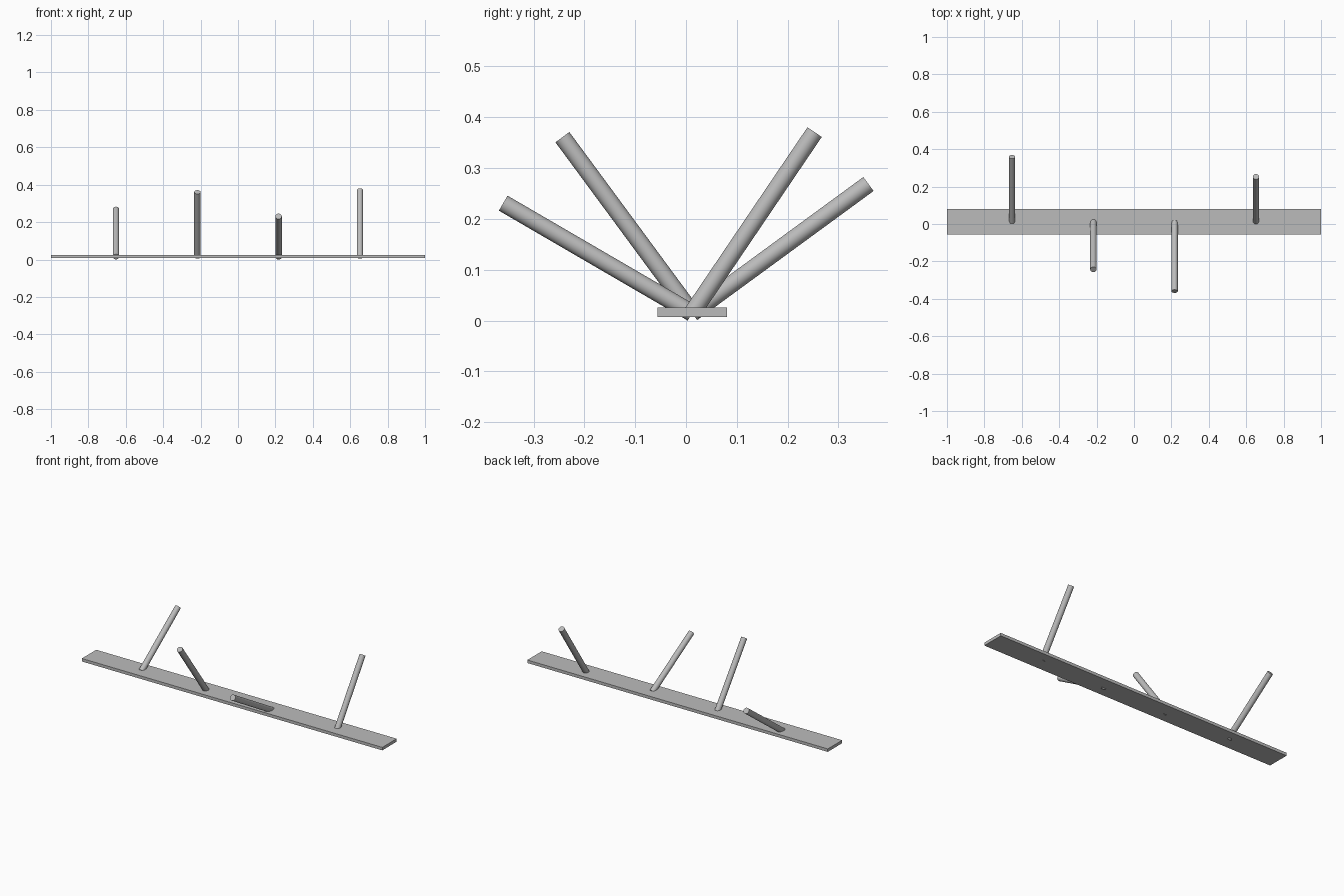
import bpy
from math import radians
from mathutils import Vector, Matrix

cube = bpy.data.objects.get("Cube")
if cube:
    bpy.data.objects.remove(cube, do_unlink=True)

# Single grey finish
grey = bpy.data.materials.new("plain_grey")
grey.use_nodes = True
COLOR = (0.5, 0.5, 0.5, 1)
grey.diffuse_color = COLOR
grey.node_tree.nodes["Principled BSDF"].inputs["Base Color"].default_value = COLOR

# Long flat rail
bpy.ops.mesh.primitive_cube_add(size=1, location=(0, 0.012, 0.0165))
rail = bpy.context.object
rail.name = "rail"
rail.scale = (2, 0.137, 0.018)
bpy.ops.object.transform_apply(location=False, rotation=False, scale=True)
rail.data.materials.append(grey)

# Round pegs fanned out from the rail's centre line
LENGTH, RADIUS = 0.43, 0.017
ROOT_Y, ROOT_Z = 0.012, 0.0147


def add_peg(name, x, angle):
    turn = Matrix.Rotation(radians(angle - 90), 4, "X")
    root = Vector((x, ROOT_Y, ROOT_Z))
    centre = root + turn @ Vector((0, 0, LENGTH / 2))
    bpy.ops.mesh.primitive_cylinder_add(vertices=32, radius=RADIUS, depth=LENGTH,
                                        location=centre, rotation=turn.to_euler())
    peg = bpy.context.object
    peg.name = name
    peg.data.materials.append(grey)
    bpy.ops.object.shade_smooth_by_angle(angle=radians(30))


add_peg("peg_outer_right", -0.652, 36.2)
add_peg("peg_inner_right", -0.217, 126.4)
add_peg("peg_inner_left", 0.217, 149.8)
add_peg("peg_outer_left", 0.652, 55.9)
